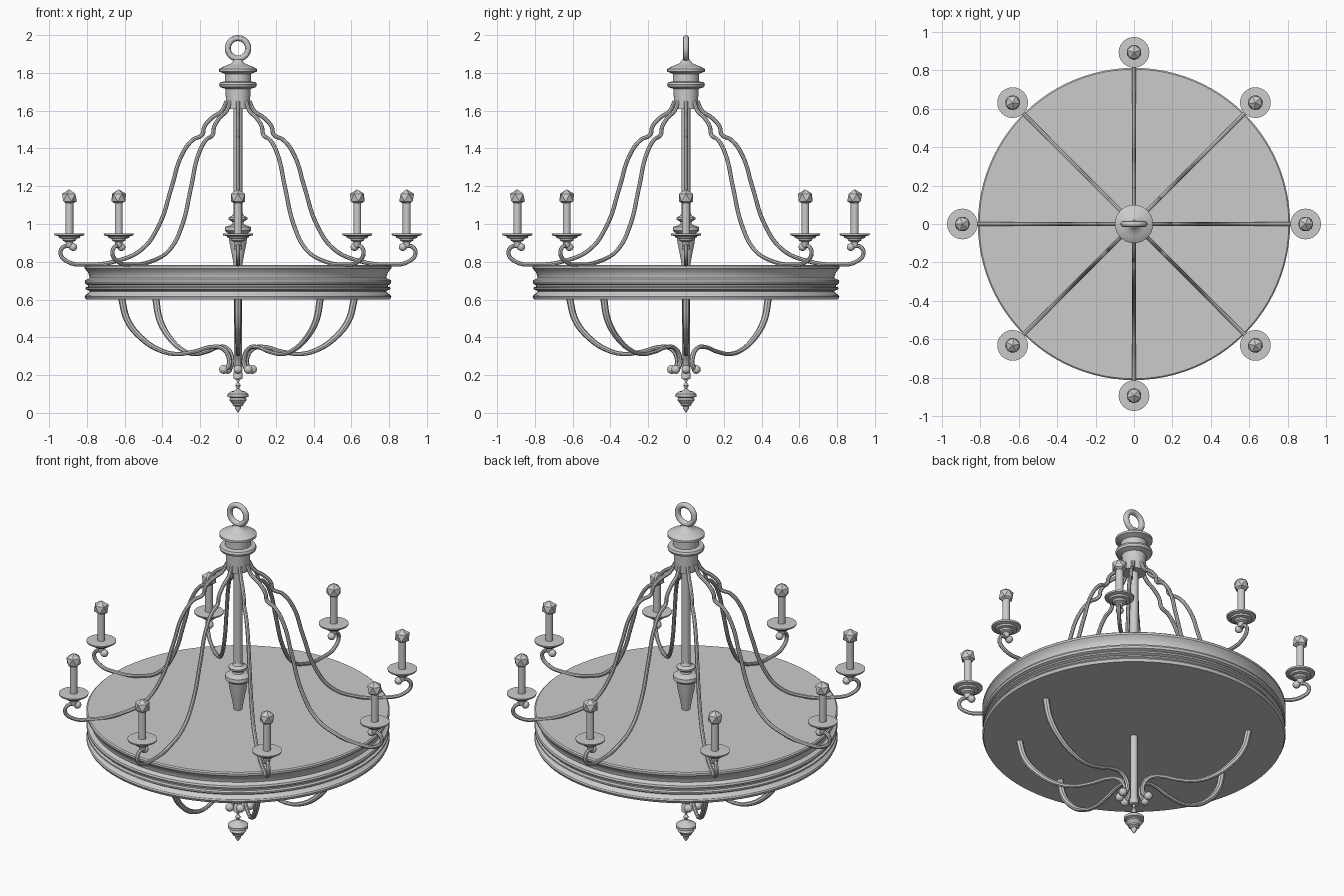
import bpy, bmesh, math
from mathutils import Matrix

if "Cube" in bpy.data.objects:
    bpy.data.objects.remove(bpy.data.objects["Cube"])

UP_ANGLES = [45 * i for i in range(8)]
LOW_ANGLES = [0, -45, -90, 180, 135]


def link(name, me, smooth=True):
    ob = bpy.data.objects.new(name, me)
    bpy.context.collection.objects.link(ob)
    if smooth:
        bpy.ops.object.select_all(action='DESELECT')
        ob.select_set(True)
        bpy.context.view_layer.objects.active = ob
        bpy.ops.object.shade_smooth_by_angle(angle=math.radians(35))
    return ob


def lathe(name, profile, seg=32, x=0):
    """Spin an (r, z) profile, closed with caps, about a vertical axis at x."""
    bm = bmesh.new()
    rings = []
    for r, z in profile:
        rings.append([bm.verts.new((x + max(r, .0005) * math.cos(2 * math.pi * i / seg),
                                    max(r, .0005) * math.sin(2 * math.pi * i / seg), z))
                      for i in range(seg)])
    for a, b in zip(rings, rings[1:]):
        for i in range(seg):
            j = (i + 1) % seg
            bm.faces.new((a[i], a[j], b[j], b[i]))
    bm.faces.new(rings[0])
    bm.faces.new(rings[-1])
    bmesh.ops.recalc_face_normals(bm, faces=bm.faces)
    me = bpy.data.meshes.new(name)
    bm.to_mesh(me)
    bm.free()
    return link(name, me)


def tube(name, pts, rad):
    """Round bar through (r, z, thickness factor) points in the xz plane."""
    cu = bpy.data.curves.new(name, 'CURVE')
    cu.dimensions = '3D'
    cu.bevel_depth = rad
    cu.bevel_resolution = 2
    cu.resolution_u = 6
    cu.use_fill_caps = True
    sp = cu.splines.new('BEZIER')
    sp.bezier_points.add(len(pts) - 1)
    for bp, (r, z, t) in zip(sp.bezier_points, pts):
        bp.co = (r, 0, z)
        bp.radius = t
        bp.handle_left_type = bp.handle_right_type = 'AUTO'
    tmp = bpy.data.objects.new(name, cu)
    bpy.context.collection.objects.link(tmp)
    dg = bpy.context.evaluated_depsgraph_get()
    me = bpy.data.meshes.new_from_object(tmp.evaluated_get(dg))
    bpy.data.objects.remove(tmp)
    return link(name, me)


def ball(name, r, co, sub=2, smooth=True):
    bm = bmesh.new()
    bmesh.ops.create_icosphere(bm, subdivisions=sub, radius=r,
                               matrix=Matrix.Translation(co))
    me = bpy.data.meshes.new(name)
    bm.to_mesh(me)
    bm.free()
    return link(name, me, smooth)


def radial(obs, angles):
    for ob in obs:
        ob.rotation_euler.z = math.radians(angles[0])
        for a in angles[1:]:
            c = ob.copy()
            c.rotation_euler.z = math.radians(a)
            bpy.context.collection.objects.link(c)


# Hanging ring
bpy.ops.mesh.primitive_torus_add(major_radius=.054, minor_radius=.016, major_segments=32,
                                 minor_segments=12, location=(0, 0, 1.93),
                                 rotation=(math.pi / 2, 0, 0))
bpy.context.object.name = "hanging_ring"
bpy.ops.object.shade_smooth_by_angle()

# Top cap with two flanges and the collar
lathe("top_cap", [(.02, 1.87), (.035, 1.85), (.06, 1.84), (.085, 1.83), (.1, 1.82), (.1, 1.807),
                  (.07, 1.795), (.07, 1.755), (.095, 1.75), (.1, 1.738), (.095, 1.725),
                  (.066, 1.715), (.063, 1.61)])

# Central rod and vase
lathe("central_rod", [(.023, 1.63), (.023, 1.0)], 20)
lathe("rod_vase", [(.024, 1.06), (.03, 1.045), (.05, 1.035), (.05, 1.025), (.028, 1.01),
                   (.03, .998), (.068, .985), (.07, .965), (.052, .95), (.045, .9),
                   (.033, .84), (.022, .78)])

# Moulded drum
lathe("drum", [(.805, .783), (.812, .777), (.812, .765), (.805, .757), (.795, .745), (.788, .728),
               (.786, .715), (.795, .708), (.808, .704), (.812, .694), (.808, .682),
               (.793, .676), (.793, .668), (.808, .664), (.808, .655), (.79, .648),
               (.786, .642), (.794, .632), (.808, .624), (.812, .615), (.805, .6)], 96)

# Upper arms with candle curl
upper = tube("upper_arm", [(.06, 1.65, 1), (.085, 1.6, 1), (.14, 1.56, 1), (.178, 1.515, 1),
                           (.19, 1.472, 1), (.24, 1.445, 1), (.3, 1.36, 1), (.35, 1.2, 1),
                           (.42, .99, 1), (.51, .865, 1), (.64, .805, 1), (.8, .785, 1),
                           (.9, .8, 1), (.94, .845, 1), (.918, .882, 1), (.875, .878, 1)], .011)
curl_end = ball("curl_end", .022, (.873, 0, .878))

# Candle: dish, stick and faceted bulb
X = .893
dish = lathe("candle_dish", [(.016, .88), (.02, .905), (.035, .912), (.038, .922), (.055, .926),
                             (.058, .935), (.078, .94), (.08, .949), (.022, .951)], 24, X)
stick = lathe("candle_stick", [(.021, .945), (.021, 1.12)], 16, X)
bulb = ball("candle_bulb", .044, (X, 0, 1.14), 1, False)
radial([upper, curl_end, dish, stick, bulb], UP_ANGLES)

# Lower scroll arms
lower = tube("lower_arm", [(.617, .61, 1.7), (.585, .49, 1.6), (.51, .395, 1.4), (.42, .335, 1.2),
                           (.33, .312, 1), (.23, .325, 1), (.14, .349, 1), (.085, .343, 1.1),
                           (.05, .3, 1.2), (.052, .245, 1.2), (.075, .23, 1.2)], .011)
scroll_end = ball("scroll_end", .024, (.077, 0, .23))
radial([lower, scroll_end], LOW_ANGLES)

# Lower rod and tip finial
lathe("lower_rod", [(.02, .61), (.02, .22), (.025, .21), (.025, .18), (.008, .176), (.006, .16),
                    (.015, .145), (.006, .128), (.018, .118), (.04, .112), (.055, .1), (.055, .085),
                    (.04, .08), (.046, .068), (.036, .056), (.03, .05), (.03, .042),
                    (.016, .034), (.016, .024), (0, 0)], 24)
